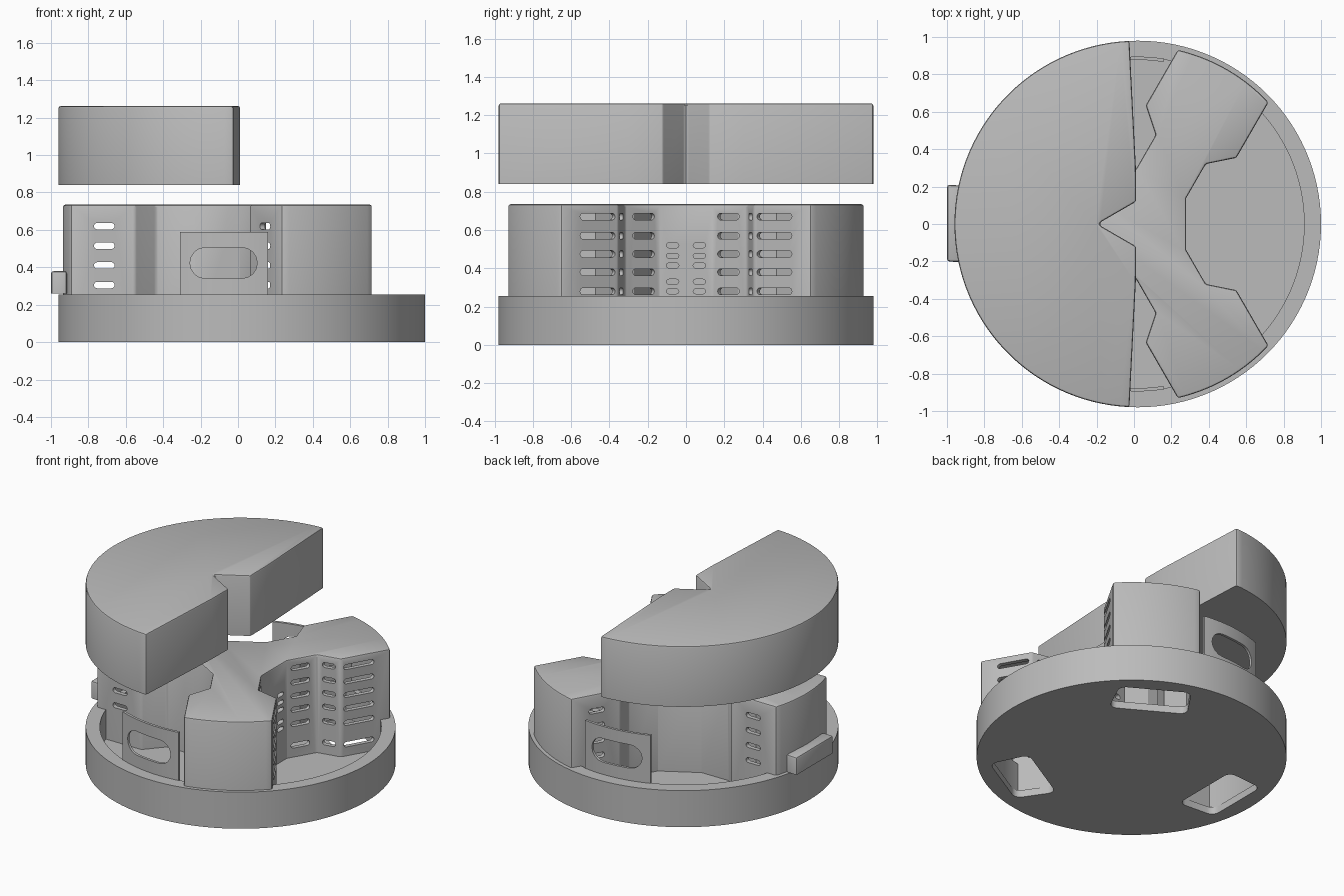
import bpy, bmesh, math
from mathutils import Matrix, Vector

if "Cube" in bpy.data.objects:
    bpy.data.objects.remove(bpy.data.objects["Cube"], do_unlink=True)

CX = 0.02      # axis of the round housing
R = 0.98       # outer radius
WALL = 0.03

grey = bpy.data.materials.new("matte grey")
grey.use_nodes = True
grey.diffuse_color = (0.5, 0.5, 0.5, 1)
grey.node_tree.nodes["Principled BSDF"].inputs["Base Color"].default_value = (0.5, 0.5, 0.5, 1)


def finish(bm, name):
    bmesh.ops.recalc_face_normals(bm, faces=bm.faces[:])
    mesh = bpy.data.meshes.new(name)
    bm.to_mesh(mesh)
    bm.free()
    obj = bpy.data.objects.new(name, mesh)
    bpy.context.collection.objects.link(obj)
    mesh.materials.append(grey)
    return obj


def add_prism(bm, outline, z0, z1):
    low = [bm.verts.new((x, y, z0)) for x, y in outline]
    high = [bm.verts.new((x, y, z1)) for x, y in outline]
    bm.faces.new(low[::-1])
    bm.faces.new(high)
    n = len(low)
    for i in range(n):
        j = (i + 1) % n
        bm.faces.new((low[i], low[j], high[j], high[i]))


def prism(name, outline, z0, z1, bevel=0):
    """Extruded outline; bevel softens every hard edge except the foot."""
    bm = bmesh.new()
    add_prism(bm, outline, z0, z1)
    bmesh.ops.recalc_face_normals(bm, faces=bm.faces[:])
    if bevel:
        hard = [e for e in bm.edges if e.calc_face_angle() > math.radians(38)
                and max(v.co.z for v in e.verts) > z0 + 0.001]
        bmesh.ops.bevel(bm, geom=hard, offset=bevel, segments=2,
                        profile=0.5, affect='EDGES')
    return finish(bm, name)


def arc(r, a0, a1, n):
    return [(CX + r * math.cos(math.radians(a0 + (a1 - a0) * i / n)),
             r * math.sin(math.radians(a0 + (a1 - a0) * i / n))) for i in range(n + 1)]


def add_slot(bm, centre, tangent, normal, w, h, depth):
    """Round-ended slot cutter lying across a vertical wall."""
    r = h / 2
    frame = Matrix((tangent, Vector((0, 0, 1)), normal)).transposed()
    rings = []
    for d in (-depth, depth):
        ring = []
        for side, start in ((1, -90), (-1, 90)):
            for i in range(9):
                a = math.radians(start + i * 22.5)
                p = Vector((side * (w / 2 - r) + r * math.cos(a), r * math.sin(a), d))
                ring.append(bm.verts.new(centre + frame @ p))
        rings.append(ring)
    a, b = rings
    bm.faces.new(a[::-1])
    bm.faces.new(b)
    for i in range(len(a)):
        j = (i + 1) % len(a)
        bm.faces.new((a[i], a[j], b[j], b[i]))


def cut(obj, cutter):
    cutter.hide_render = True
    mod = obj.modifiers.new("cut", 'BOOLEAN')
    mod.operation = 'DIFFERENCE'
    mod.solver = 'EXACT'
    mod.object = cutter
    bpy.context.view_layer.objects.active = obj
    bpy.ops.object.modifier_apply(modifier=mod.name)
    bpy.data.objects.remove(cutter, do_unlink=True)


def place(lobe, along, across):
    a = math.radians(lobe)
    return (CX + along * math.cos(a) - across * math.sin(a),
            along * math.sin(a) + across * math.cos(a))


# Half section of one lobe: neck, shoulder, flank
NECK, ELBOW, SHOULDER = (0.25, 0.155), (0.46, 0.155), (0.57, 0.28)
LOBES = (60, 180, 300)


def body_outline(t):
    half = [(NECK[0] - 0.27 * t, NECK[1] - t),
            (ELBOW[0] + 0.45 * t, ELBOW[1] - t),
            (SHOULDER[0] + 0.45 * t, SHOULDER[1] - t)]
    r = 0.955 - t
    end = math.degrees(math.asin((SHOULDER[1] - t) / r))
    pts = []
    for lobe in LOBES:
        pts += [place(lobe, a, -p) for a, p in half]
        pts += arc(r, lobe - end, lobe + end, 14)
        pts += [place(lobe, a, p) for a, p in reversed(half)]
    return pts


# Round base tray with three openings under the lobes
base = prism("base_tray", arc(R, 0, 357, 119), 0, 0.255)
cut(base, prism("tray_cutter", arc(0.89, 0, 357, 119), 0.05, 0.5))
for lobe in LOBES:
    shape = [(0.6, -0.25), (0.87, -0.23), (0.87, 0.23), (0.6, 0.25)]
    bm = bmesh.new()
    add_prism(bm, [place(lobe, *p) for p in shape], -0.1, 0.2)
    upright = [e for e in bm.edges if abs(e.verts[0].co.z - e.verts[1].co.z) > 0.1]
    bmesh.ops.bevel(bm, geom=upright, offset=0.05, segments=5, profile=0.5, affect='EDGES')
    cut(base, finish(bm, "opening_cutter"))

# Hollow three-lobed body
body = prism("lobed_body", body_outline(0), 0.045, 0.735, bevel=0.012)
cut(body, prism("hollow_cutter", body_outline(WALL), -0.1, 0.735 - WALL))

# Vent slots
slots = bmesh.new()


def vent_column(lobe, side, p, q, width, heights):
    """Column of slots in the wall between section points p and q."""
    a = Vector((*place(lobe, p[0], side * p[1]), 0))
    b = Vector((*place(lobe, q[0], side * q[1]), 0))
    tangent = (b - a).normalized()
    normal = Vector((tangent.y, -tangent.x, 0))
    for z in heights:
        add_slot(slots, (a + b) / 2 + Vector((0, 0, z)), tangent, normal, width, 0.035, 0.045)


tall = (0.13, 0.28, 0.38, 0.475, 0.57, 0.67)
short = (0.305, 0.41, 0.515, 0.62)
for lobe in LOBES:
    for side in (-1, 1):
        if (lobe, side) in ((60, -1), (300, 1)):
            vent_column(lobe, side, (0.59, 0.28), (0.80, 0.28), 0.21, tall)
            vent_column(lobe, side, ELBOW, SHOULDER, 0.09, tall)
            vent_column(lobe, side, (0.28, 0.155), (0.41, 0.155), 0.13, tall)
        else:
            vent_column(lobe, side, (0.68, 0.28), (0.79, 0.28), 0.11, short)
for y in (-0.07, 0.07):
    for z in (0.28, 0.33, 0.415, 0.465, 0.52):
        add_slot(slots, Vector((CX + 0.259, y, z)), Vector((0, 1, 0)),
                 Vector((1, 0, 0)), 0.065, 0.026, 0.045)
cut(body, finish(slots, "vent_cutter"))

# Curved plates with a long window, front and rear
parts = [base, body]
for side, name in ((-1, "front_window_plate"), (1, "rear_window_plate")):
    strip = arc(0.895, 81 * side, 111.6 * side, 16) + arc(0.877, 111.6 * side, 81 * side, 16)
    plate = prism(name, strip, 0.045, 0.59)
    bm = bmesh.new()
    add_slot(bm, Vector((-0.077, 0.87 * side, 0.423)), Vector((1, 0, 0)),
             Vector((0, 1, 0)), 0.36, 0.165, 0.15)
    cut(plate, finish(bm, "window_cutter"))
    parts.append(plate)

# Latch bar on the closed side
parts.append(prism("latch_bar", [(-1.0, -0.2), (-0.915, -0.205), (-0.915, 0.205), (-1.0, 0.21)],
                   0.26, 0.38, bevel=0.015))

# Raised half cover with a pointed notch
notch = [(0.01, -0.3), (0.012, -0.12), (-0.17, -0.015), (-0.186, 0),
         (-0.17, 0.015), (0.012, 0.12), (0.01, 0.3)]
parts.append(prism("half_cover", arc(R, 92.6, 267.4, 60) + notch, 0.84, 1.262, bevel=0.012))

# Smooth curved walls, keep hard edges
bpy.ops.object.select_all(action='DESELECT')
for obj in parts:
    obj.select_set(True)
bpy.context.view_layer.objects.active = base
bpy.ops.object.shade_smooth_by_angle(angle=math.radians(28))
